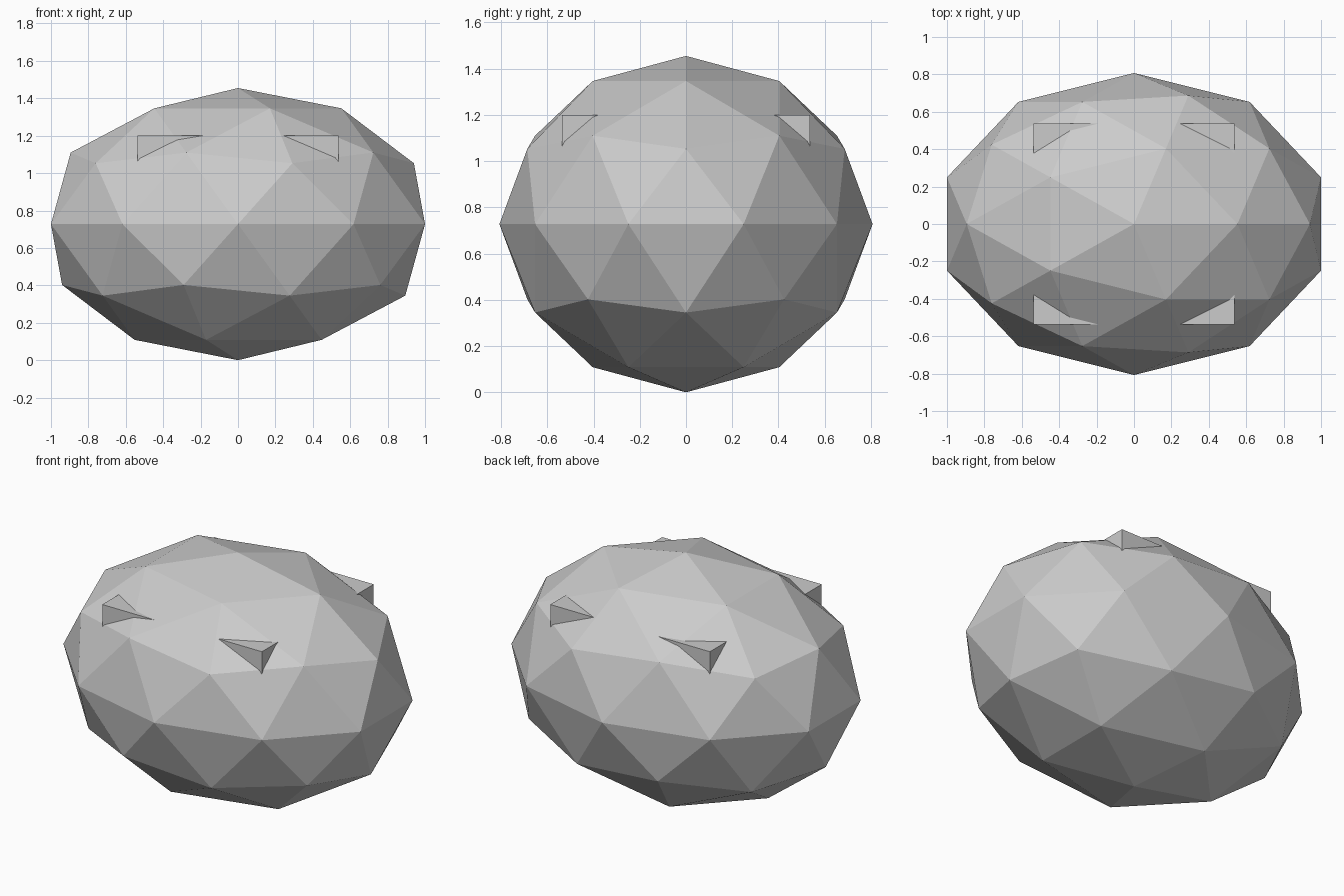
import bpy

if "Cube" in bpy.data.objects:
    bpy.data.objects.remove(bpy.data.objects["Cube"])

HALF_HEIGHT = 0.7275

# Faceted boulder-like shell: a stretched low-poly icosphere resting on the ground
bpy.ops.mesh.primitive_ico_sphere_add(subdivisions=2, radius=1, location=(0, 0, HALF_HEIGHT))
shell = bpy.context.object
shell.name = "faceted_shell"
shell.scale = (1.0515, 0.807, HALF_HEIGHT)
bpy.ops.object.transform_apply(location=False, rotation=False, scale=True)
bpy.ops.object.shade_flat()

# Square block buried inside, its four top corners poking through the shell
TOP, BOTTOM, HALF_WIDTH = 1.2, 0.6, 0.537
bpy.ops.mesh.primitive_cube_add(size=1, location=(0, 0, (TOP + BOTTOM) / 2))
block = bpy.context.object
block.name = "inner_block"
block.scale = (2 * HALF_WIDTH, 2 * HALF_WIDTH, TOP - BOTTOM)
bpy.ops.object.transform_apply(location=False, rotation=False, scale=True)
